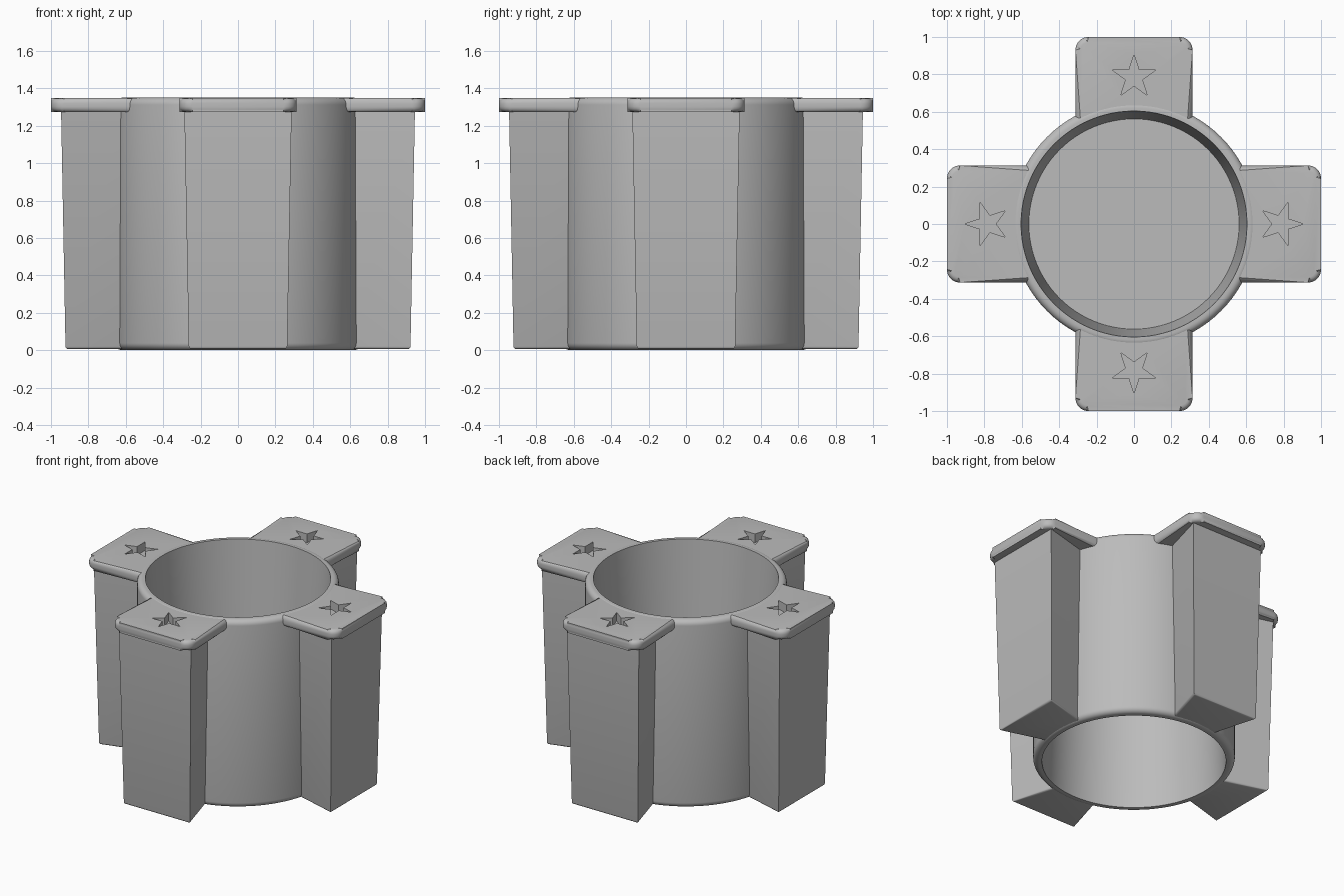
import bpy
import bmesh
from math import asin, cos, pi, sin, radians
from mathutils import Matrix, Vector

default = bpy.data.objects.get("Cube")
if default:
    bpy.data.objects.remove(default, do_unlink=True)

grey = bpy.data.materials.new("plain grey")
grey.use_nodes = True
colour = (0.5, 0.5, 0.5, 1)
grey.diffuse_color = colour
grey.node_tree.nodes["Principled BSDF"].inputs["Base Color"].default_value = colour

HEIGHT = 1.35
OUTER, RIM, HOLE = 0.658, 0.62, 0.604
ROUND = OUTER - RIM


def finish(name, bm):
    bmesh.ops.recalc_face_normals(bm, faces=bm.faces)
    mesh = bpy.data.meshes.new(name)
    bm.to_mesh(mesh)
    bm.free()
    mesh.materials.append(grey)
    obj = bpy.data.objects.new(name, mesh)
    bpy.context.collection.objects.link(obj)
    return obj


def smooth(obj):
    bpy.ops.object.select_all(action='DESELECT')
    obj.select_set(True)
    bpy.context.view_layer.objects.active = obj
    bpy.ops.object.shade_smooth_by_angle(angle=radians(30))


def prism(lower, upper, z0, z1):
    """Solid between two outlines with the same number of points."""
    bm = bmesh.new()
    low = [bm.verts.new((x, y, z0)) for x, y in lower]
    top = [bm.verts.new((x, y, z1)) for x, y in upper]
    bm.faces.new(low[::-1])
    bm.faces.new(top)
    n = len(low)
    for i in range(n):
        j = (i + 1) % n
        bm.faces.new((low[i], low[j], top[j], top[i]))
    return bm


def arc(cx, cy, r, start, end, steps):
    return [(cx + r * cos(start + (end - start) * i / steps),
             cy + r * sin(start + (end - start) * i / steps)) for i in range(steps + 1)]


# Round body: tapered cup above and below an inner floor
profile = [(0, 0.78), (0.562, 0.78), (HOLE, HEIGHT)]
profile += arc(RIM, HEIGHT - ROUND, ROUND, pi / 2, 0, 6)
profile += arc(RIM, ROUND, ROUND, 0, -pi / 2, 6)
profile += [(0.6, 0), (0.575, 0.73), (0, 0.73)]
bm = bmesh.new()
verts = [bm.verts.new((r, 0, z)) for r, z in profile]
edges = [bm.edges.new(pair) for pair in zip(verts, verts[1:])]
bmesh.ops.spin(bm, geom=verts + edges, cent=(0, 0, 0), axis=(0, 0, 1),
               angle=2 * pi, steps=96)
bmesh.ops.remove_doubles(bm, verts=bm.verts, dist=0.0002)
smooth(finish("round_body", bm))


# Dovetail leg: wider on the outside, narrower at the body and the foot
def leg_outline(reach, half, neck):
    return [(0.61, -neck), (reach, -half), (reach, half), (0.61, neck)]


bm = prism(leg_outline(0.922, 0.263, 0.173), leg_outline(0.946, 0.287, 0.195), 0.006, 1.285)
foot = [e for e in bm.edges if all(v.co.z < 0.1 for v in e.verts)
        and any(v.co.x > 0.7 for v in e.verts)]
bmesh.ops.bevel(bm, geom=foot, offset=0.014, segments=3, profile=0.5, affect='EDGES')
leg = finish("leg_right", bm)

# Rounded cap plate on the leg
half, corner, inner = 0.313, 0.07, 0.612
spread = asin(half / inner)
outline = arc(1 - corner, -half + corner, corner, -pi / 2, 0, 8)
outline += arc(1 - corner, half - corner, corner, 0, pi / 2, 8)
outline += arc(0, 0, inner, spread, -spread, 20)
bm = prism(outline, outline, 1.274, 1.347)
rim = [e for e in bm.edges if abs(e.verts[0].co.z - e.verts[1].co.z) < 0.001
       and any(v.co.xy.length > inner + 0.01 for v in e.verts)]
bmesh.ops.bevel(bm, geom=rim, offset=0.028, segments=4, profile=0.5, affect='EDGES')
cap = finish("cap_plate", bm)

# Star recess through the cap, tip pointing outwards
star = []
for i in range(10):
    r = 0.046 if i % 2 else 0.121
    star.append((0.785 + r * cos(i * pi / 5), r * sin(i * pi / 5)))
cutter = finish("star_cutter", prism(star, star, 1.2, 1.45))
cutter.hide_render = True
cut = cap.modifiers.new("star_recess", 'BOOLEAN')
cut.operation = 'DIFFERENCE'
cut.solver = 'EXACT'
cut.object = cutter
bpy.context.view_layer.objects.active = cap
bpy.ops.object.modifier_apply(modifier=cut.name)
bpy.data.objects.remove(cutter, do_unlink=True)

# Four legs and caps around the body
smooth(leg)
smooth(cap)
sides = ["left", "back", "right", "front"]
for part, label in ((leg, "leg"), (cap, "cap_plate")):
    part.name = f"{label}_{sides[0]}"
    for k in range(1, 4):
        copy = part.copy()
        copy.data = part.data.copy()
        copy.data.transform(Matrix.Rotation(k * pi / 2, 4, 'Z'))
        copy.name = f"{label}_{sides[k]}"
        bpy.context.collection.objects.link(copy)
